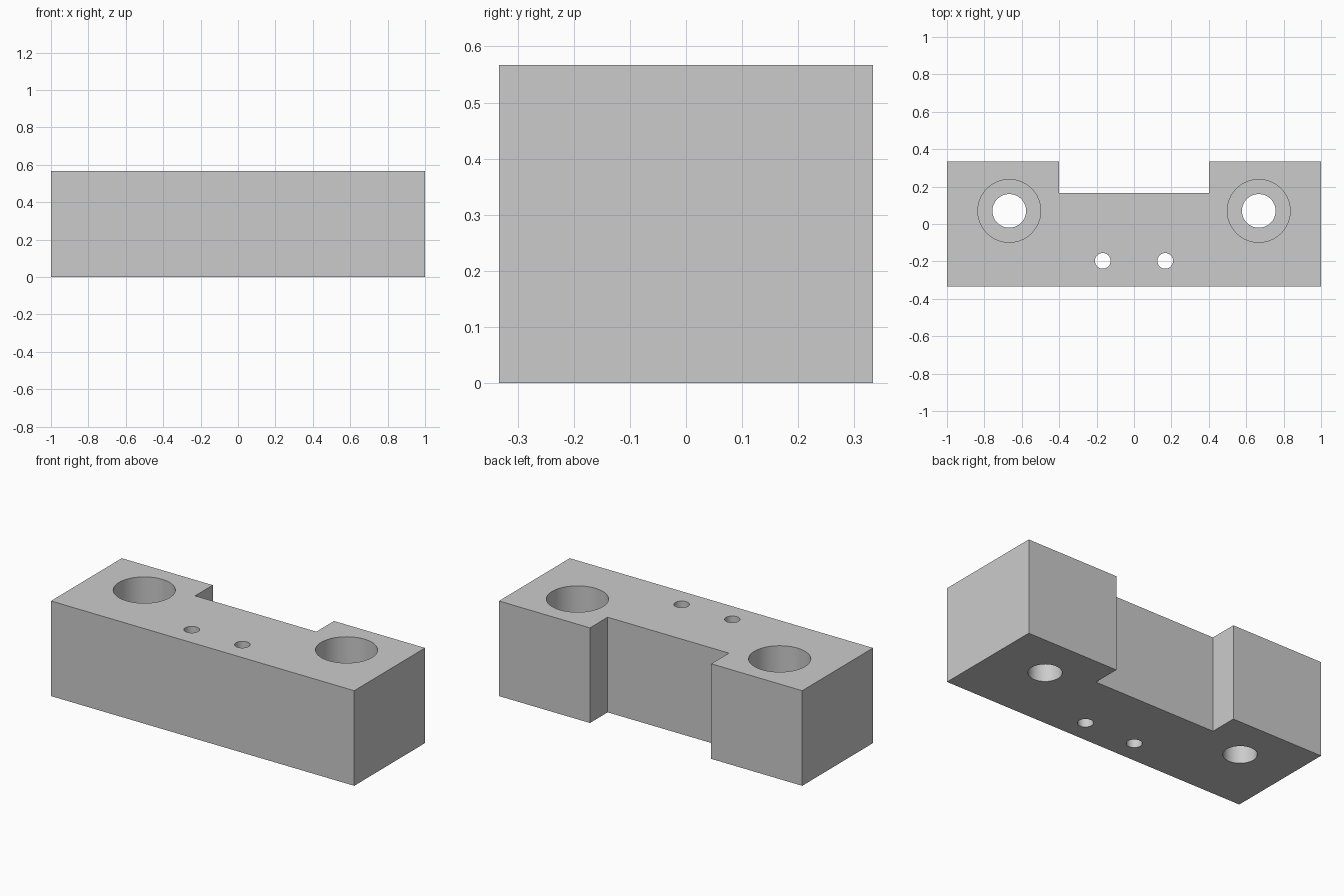
import bpy

if "Cube" in bpy.data.objects:
    bpy.data.objects.remove(bpy.data.objects["Cube"])

H = 0.567           # block height
BORE_FLOOR = 0.367  # floor of the counterbores

grey = bpy.data.materials.new("light grey")
grey.diffuse_color = (0.6, 0.6, 0.6, 1)
grey.use_nodes = True
grey.node_tree.nodes["Principled BSDF"].inputs["Base Color"].default_value = grey.diffuse_color

# U-shaped block, extruded from its plan outline
half = [(1.0, -0.3335), (1.0, 0.3335), (0.4, 0.3335), (0.4, 0.167)]
outline = half + [(-x, y) for x, y in reversed(half)]
n = len(outline)
verts = [(x, y, z) for z in (0, H) for x, y in outline]
faces = [tuple(reversed(range(n))), tuple(range(n, 2 * n))]
faces += [(i, (i + 1) % n, n + (i + 1) % n, n + i) for i in range(n)]
mesh = bpy.data.meshes.new("mounting_block")
mesh.from_pydata(verts, [], faces)
mesh.materials.append(grey)
block = bpy.data.objects.new("mounting_block", mesh)
bpy.context.collection.objects.link(block)


def drill(name, x, y, radius, bottom):
    """Cut a round hole from the top down to the given height."""
    top = H + 0.1
    bpy.ops.mesh.primitive_cylinder_add(
        vertices=64, radius=radius, depth=top - bottom,
        location=(x, y, (top + bottom) / 2))
    cutter = bpy.context.object
    cutter.name = name
    cutter.data.materials.append(grey)
    mod = block.modifiers.new(name, 'BOOLEAN')
    mod.operation = 'DIFFERENCE'
    mod.solver = 'EXACT'
    mod.object = cutter
    bpy.ops.object.select_all(action='DESELECT')
    block.select_set(True)
    bpy.context.view_layer.objects.active = block
    bpy.ops.object.modifier_apply(modifier=name)
    bpy.data.objects.remove(cutter, do_unlink=True)


for side in (-1, 1):
    # Counterbored bolt holes
    drill("counterbore", side * 0.667, 0.07, 0.168, BORE_FLOOR)
    drill("bolt_hole", side * 0.667, 0.07, 0.09, -0.1)
    # Small through holes
    drill("pin_hole", side * 0.167, -0.197, 0.042, -0.1)

bpy.ops.object.shade_smooth_by_angle()
